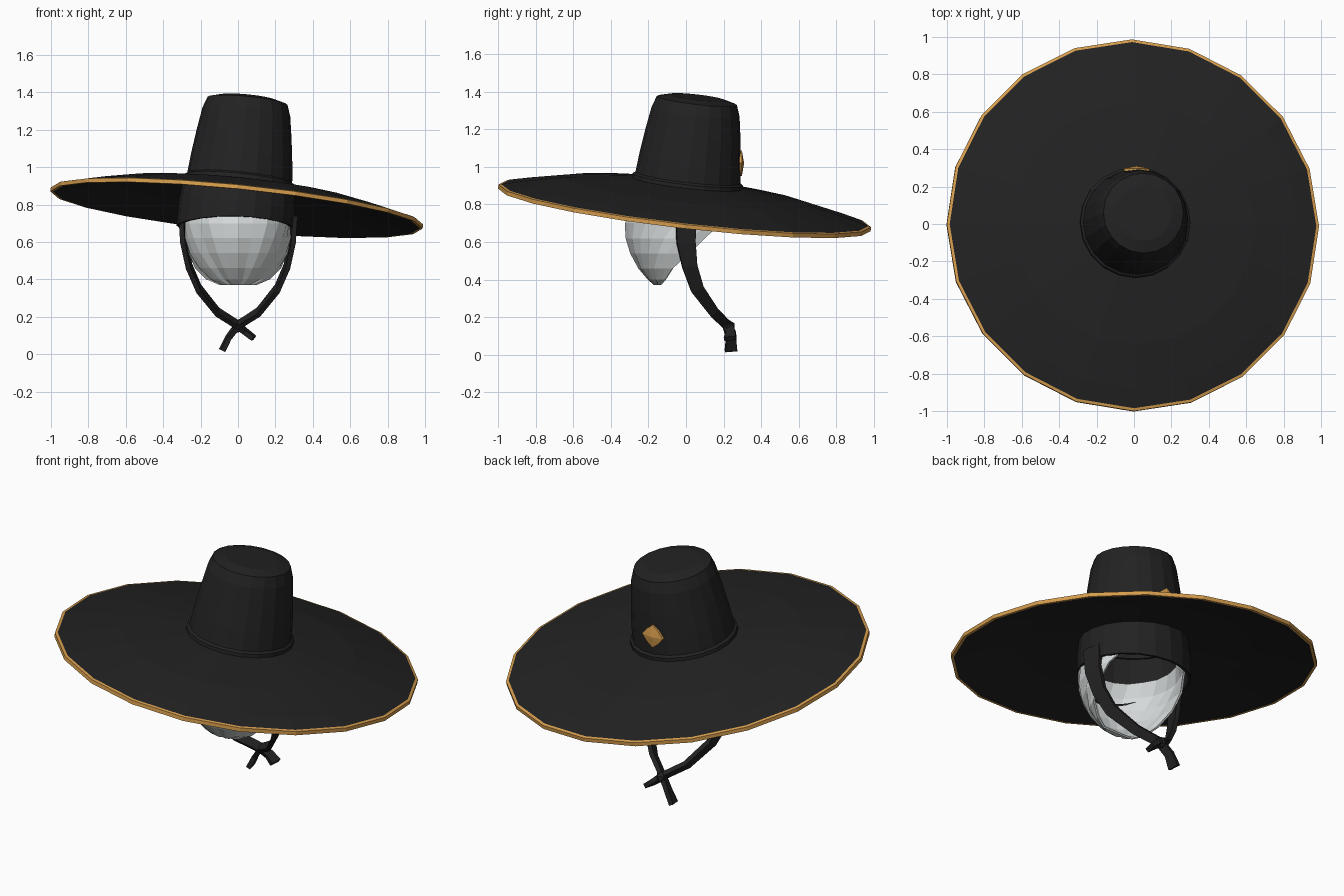
import bpy, bmesh
from math import sin, cos, acos, pi, tau
from mathutils import Vector, Matrix

cube = bpy.data.objects.get("Cube")
if cube:
    bpy.data.objects.remove(cube, do_unlink=True)


def material(name, rgb):
    m = bpy.data.materials.new(name)
    m.use_nodes = True
    m.diffuse_color = (*rgb, 1)
    m.node_tree.nodes["Principled BSDF"].inputs["Base Color"].default_value = (*rgb, 1)
    return m


black = material("black_felt", (0.016, 0.016, 0.016))
gold = material("gold_trim", (0.68, 0.34, 0.075))
white = material("pale_mask", (0.66, 0.69, 0.69))


def finish(name, bm, mats):
    bmesh.ops.recalc_face_normals(bm, faces=bm.faces)
    mesh = bpy.data.meshes.new(name)
    bm.to_mesh(mesh)
    bm.free()
    for m in mats:
        mesh.materials.append(m)
    ob = bpy.data.objects.new(name, mesh)
    bpy.context.collection.objects.link(ob)
    return ob


def skin(bm, rows, wrap):
    """Bridge neighbouring rows of vertices with quads."""
    faces = []
    for a, b in zip(rows, rows[1:]):
        for i in range(len(a) if wrap else len(a) - 1):
            j = (i + 1) % len(a)
            faces.append(bm.faces.new((a[i], a[j], b[j], b[i])))
    return faces


SIDES = 20
up = Vector((0.1, 0.115, 1)).normalized()
TILT = Matrix.Translation((0, 0, 0.85)) @ Vector((0, 0, 1)).rotation_difference(up).to_matrix().to_4x4()


def lathe(profile, closed=False, cap=False, shape=None):
    bm = bmesh.new()
    rows = []
    for r, h in profile:
        ring = []
        for i in range(SIDES):
            a = tau * i / SIDES
            dh = shape(r * cos(a), sin(a), h) if shape else 0
            ring.append(bm.verts.new((r * cos(a), r * sin(a), h + dh)))
        rows.append(ring)
    if closed:
        rows.append(rows[0])
    skin(bm, rows, True)
    if cap:
        bm.faces.new(rows[-1])
    return bm


# Wide brim with a gold edge
bm = lathe([(0.27, 0.068), (0.65, 0.022), (0.88, -0.028), (0.985, -0.054), (1.0, -0.058),
            (1.0, -0.08), (0.985, -0.08), (0.65, 0.0), (0.27, 0.04)], closed=True)
for f in bm.faces:
    c = f.calc_center_median()
    f.material_index = int(c.xy.length > 0.972)
finish("brim", bm, [black, gold]).matrix_world = TILT

# Tapered crown with a small ledge at its foot
bm = lathe([(0.298, 0.05), (0.296, 0.085), (0.282, 0.095), (0.272, 0.2), (0.255, 0.33),
            (0.236, 0.45), (0.215, 0.51), (0.15, 0.528)], cap=True)
finish("crown", bm, [black]).matrix_world = TILT


# Head band under the brim, its lower edge raised at the front
def arch(x, s, h):
    return 0.08 * x + 0.022 * max(0, -s) ** 2 if h < -0.1 else 0


bm = lathe([(0.298, 0.055), (0.312, -0.06), (0.312, -0.17), (0.296, -0.17), (0.28, 0.055)],
           closed=True, shape=arch)
finish("head_band", bm, [black]).matrix_world = TILT

# Diamond badge on the back of the crown
bm = bmesh.new()
centre = Vector((0.015, 0.284, 1.02))
outline = []
for i in range(8):
    r = 0.068 if i % 2 == 0 else 0.054
    a = tau * i / 8
    outline.append(bm.verts.new(centre + Vector((r * cos(a), 0, r * sin(a)))))
outer = [bm.verts.new(v.co + Vector((0, 0.014, 0))) for v in outline]
skin(bm, [outline, outer], True)
tip = bm.verts.new(centre + Vector((0, 0.026, 0)))
for i in range(8):
    bm.faces.new((outer[i], outer[(i + 1) % 8], tip))
bm.faces.new(outline)
finish("badge", bm, [gold])

# Mask: rows of (height, half width, front y, rear edge y)
MASK = [(0.37, 0.10, -0.17, -0.14), (0.4, 0.17, -0.205, -0.11), (0.46, 0.23, -0.255, -0.07),
        (0.54, 0.268, -0.298, 0.02), (0.62, 0.284, -0.322, 0.1), (0.7, 0.284, -0.326, 0.19),
        (0.78, 0.26, -0.29, 0.21)]
COLS = 16
MID = -0.02


def mask_point(row, u, inset=0):
    z, w, front, rear = row
    depth = MID - front
    t_end = acos(max(-1, min(1, (MID - rear) / depth)))
    w = w / sin(min(t_end, pi / 2))
    t = u * t_end
    return Vector(((w - inset) * sin(t), MID - (depth - inset) * cos(t), z))


bm = bmesh.new()
rows = []
for row in MASK:
    rows.append([bm.verts.new(mask_point(row, 2 * i / COLS - 1, 0.008 if i % 4 == 1 else 0))
                 for i in range(COLS + 1)])
skin(bm, rows, False)
bm.faces.new(rows[0])
mask = finish("mask", bm, [white])
solid = mask.modifiers.new("thickness", "SOLIDIFY")
solid.thickness = 0.012
solid.offset = -1

# Curved mouth line on the inside of the mask
bm = bmesh.new()
strip = [[], []]
for i in range(9):
    u = -0.4 + 0.8 * i / 8
    z = 0.63 + 0.25 * u * u
    for k, dz in enumerate((0, 0.02 - 0.1 * u * u)):
        p = mask_point((z + dz, 0.284, -0.324, 0.12), u, 0.022)
        strip[k].append(bm.verts.new(p))
skin(bm, strip, False)
finish("mouth_line", bm, [black])


# Chin straps: flat ribbons that cross and end in loose tails
def ribbon(name, points, widths, side):
    bm = bmesh.new()
    pts = [Vector(p) for p in points]
    rows = []
    for i, p in enumerate(pts):
        t = (pts[min(i + 1, len(pts) - 1)] - pts[max(i - 1, 0)]).normalized()
        n = Vector((side, 0.2, -0.3))
        n = (n - t * n.dot(t)).normalized()
        w = t.cross(n) * widths[i] / 2
        n = n * 0.013
        rows.append([bm.verts.new(p + q) for q in (w + n, n - w, -w - n, w - n)])
    skin(bm, rows, True)
    bm.faces.new(rows[0])
    bm.faces.new(rows[-1])
    return finish(name, bm, [black])


PATH = [(0.295, 0, 0.74), (0.288, 0, 0.6), (0.262, 0.02, 0.47), (0.21, 0.06, 0.35),
        (0.11, 0.15, 0.225), (0, 0.22, 0.155)]
TAILS = {1: [(-0.05, 0.24, 0.09), (-0.085, 0.24, 0.02)],
         -1: [(0.04, 0.24, 0.12), (0.085, 0.235, 0.085)]}
WIDTHS = [0.11, 0.1, 0.08, 0.07, 0.055, 0.05, 0.05, 0.065]
for side, name in ((1, "left_strap"), (-1, "right_strap")):
    ribbon(name, [(side * x, y, z) for x, y, z in PATH] + TAILS[side], WIDTHS, side)

# Knot where the straps cross
bm = bmesh.new()
bmesh.ops.create_icosphere(bm, subdivisions=1, radius=0.036,
                           matrix=Matrix.Translation((0, 0.228, 0.15)))
finish("knot", bm, [black])
